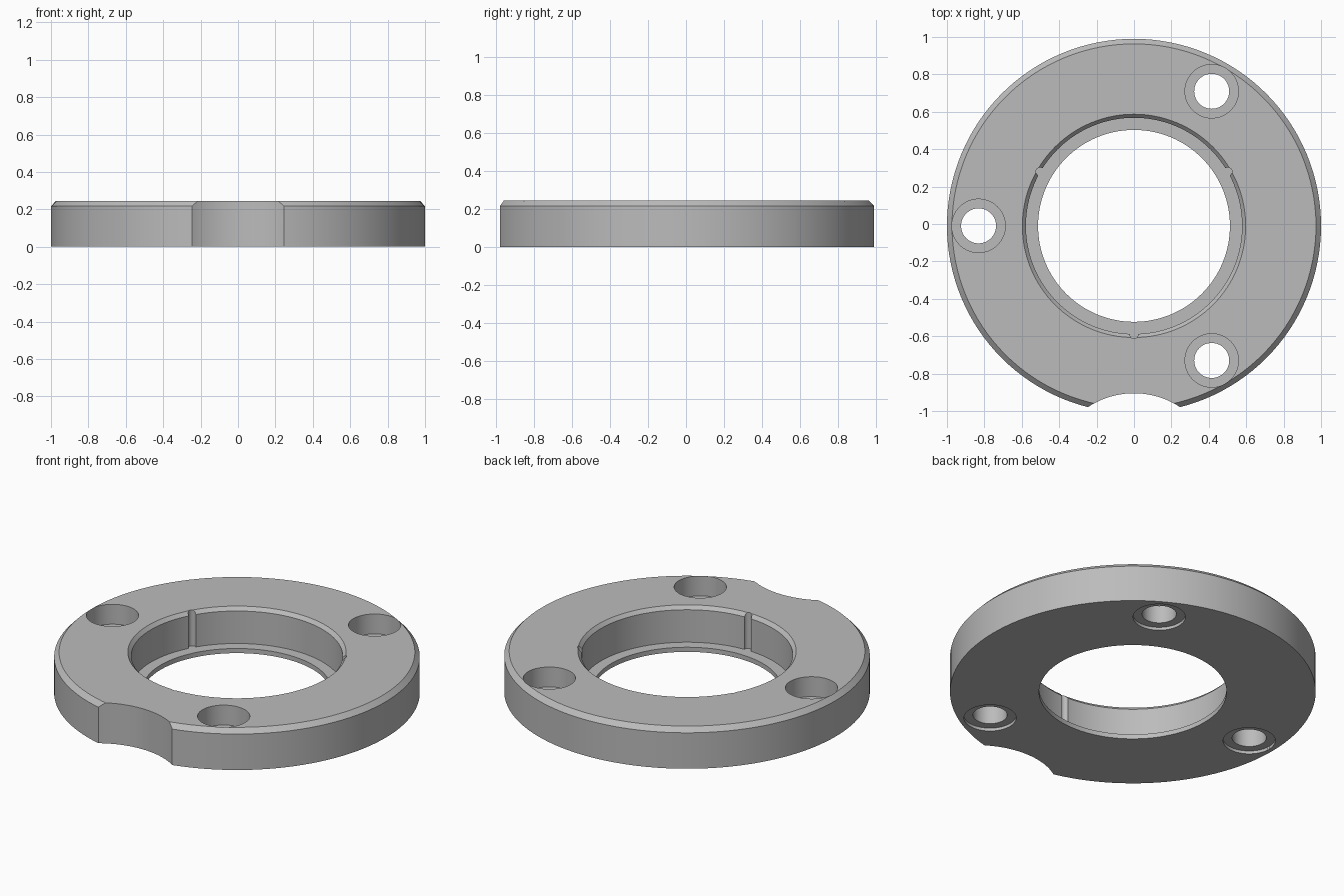
import bpy, bmesh, math
from mathutils import Vector

cube = bpy.data.objects.get("Cube")
if cube:
    bpy.data.objects.remove(cube, do_unlink=True)

CY = -0.01      # centre of the ring in y
TOP = 0.245     # ring thickness

grey = bpy.data.materials.new("plain grey")
grey.use_nodes = True
colour = (0.5, 0.5, 0.5, 1)
grey.diffuse_color = colour
grey.node_tree.nodes["Principled BSDF"].inputs["Base Color"].default_value = colour


def lathe(name, profile, x=0, y=CY, segments=128):
    """Revolve a closed (radius, z) profile; zero radius ends become poles."""
    bm = bmesh.new()
    verts = [bm.verts.new((r, 0, z)) for r, z in profile]
    edges = [bm.edges.new((v, verts[(i + 1) % len(verts)]))
             for i, v in enumerate(verts)]
    bmesh.ops.spin(bm, geom=verts + edges, axis=(0, 0, 1), cent=(0, 0, 0),
                   angle=math.tau, steps=segments, use_merge=False)
    bmesh.ops.remove_doubles(bm, verts=bm.verts, dist=1e-5)
    bmesh.ops.recalc_face_normals(bm, faces=bm.faces)
    mesh = bpy.data.meshes.new(name)
    bm.to_mesh(mesh)
    bm.free()
    mesh.materials.append(grey)
    obj = bpy.data.objects.new(name, mesh)
    obj.location = (x, y, 0)
    bpy.context.collection.objects.link(obj)
    return obj


def cylinder(name, radius, z0, z1, x, y, segments):
    bm = bmesh.new()
    bmesh.ops.create_cone(bm, cap_ends=True, segments=segments, radius1=radius,
                          radius2=radius, depth=z1 - z0)
    bmesh.ops.translate(bm, verts=bm.verts, vec=(x, y, (z0 + z1) / 2))
    mesh = bpy.data.meshes.new(name)
    bm.to_mesh(mesh)
    bm.free()
    mesh.materials.append(grey)
    obj = bpy.data.objects.new(name, mesh)
    bpy.context.collection.objects.link(obj)
    return obj


def polar(radius, degrees):
    a = math.radians(degrees)
    return Vector((radius * math.cos(a), CY + radius * math.sin(a)))


# Ring body: bevelled rim, bevelled bore and a thin lip at the bottom of the bore
ring = lathe("flange_ring", [
    (0.513, 0), (1.0, 0), (1.0, 0.217), (0.973, TOP),
    (0.597, TOP), (0.578, 0.224), (0.578, 0.028), (0.513, 0.028)])

cutters = []
# Screw holes: deep recess above, through hole, shallow recess below
for angle in (60, 180, 300):
    p = polar(0.831, angle)
    for radius, z0, z1 in ((0.143, 0.125, 0.4), (0.0935, -0.1, 0.4), (0.143, -0.1, 0.018)):
        cutters.append(cylinder("screw_hole_cutter", radius, z0, z1, p.x, p.y, 64))

# Small round grooves down the bore wall
for angle in (30, 150, 270):
    p = polar(0.58, angle)
    cutters.append(cylinder("groove_cutter", 0.022, 0.028, 0.4, p.x, p.y, 24))

# Shallow curved notch in the front rim
cutters.append(cylinder("notch_cutter", 0.447, -0.1, 0.4, 0, -1.352, 128))

bpy.context.view_layer.objects.active = ring
for cutter in cutters:
    mod = ring.modifiers.new("cut", 'BOOLEAN')
    mod.operation = 'DIFFERENCE'
    mod.solver = 'EXACT'
    mod.object = cutter
    bpy.ops.object.modifier_apply(modifier=mod.name)
for cutter in cutters:
    bpy.data.objects.remove(cutter, do_unlink=True)

# Smooth round walls, crisp edges
bpy.ops.object.select_all(action='DESELECT')
ring.select_set(True)
bpy.ops.object.shade_smooth_by_angle(angle=math.radians(25))
